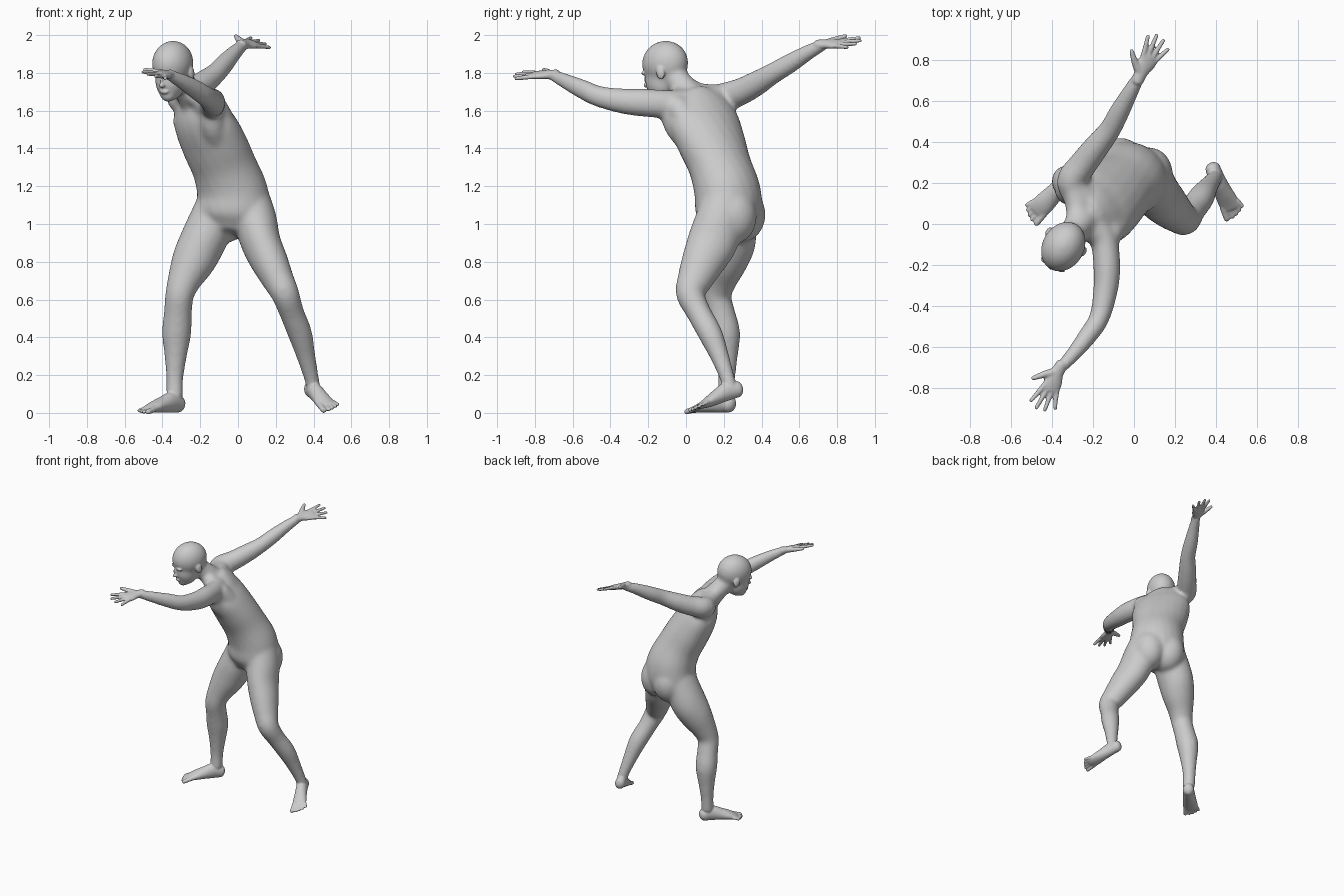
import bpy, bmesh, math
from mathutils import Vector, Matrix

bm = bmesh.new()
SEG = 20


def spline(p, sub=4):
    """Catmull-Rom interpolation through station tuples."""
    q = [p[0]] + list(p) + [p[-1]]
    out = []
    for i in range(1, len(q) - 2):
        for k in range(sub):
            t = k / sub
            out.append([0.5 * (2 * b + (c - a) * t + (2 * a - 5 * b + 4 * c - d) * t * t
                               + (3 * b - a - 3 * c + d) * t ** 3)
                        for a, b, c, d in zip(q[i - 1], q[i], q[i + 1], q[i + 2])])
    return out + [list(p[-1])]


def tube(stations, side=(1, 0, 0), cap=0.8, grow=0.0, flat=1.0):
    """Loft of elliptical rings: (x, y, z, half width[, half depth[, yaw]])."""
    pts = spline([s if len(s) > 4 else (*s, s[3] * flat) for s in stations])
    rings = []
    for i, p in enumerate(pts):
        c = Vector(p[:3])
        t = (Vector(pts[min(i + 1, len(pts) - 1)][:3]) - Vector(pts[max(i - 1, 0)][:3])).normalized()
        s = Vector(side)
        if len(p) > 5:
            a = math.radians(p[5])
            s = Vector((math.cos(a), -math.sin(a), 0))
        s = (s - t * s.dot(t)).normalized()
        n = t.cross(s)
        w, h = p[3] + grow, p[4] + grow
        steps = [(0, 1)]
        dome = [(math.sin(a), math.cos(a)) for a in (0.4, 0.8, 1.15, 1.4)]
        if i == 0:
            steps = [(-o, k) for o, k in reversed(dome)] + steps
        if i == len(pts) - 1:
            steps += dome
        for o, k in steps:
            cc = c + t * o * min(w, h) * cap
            rings.append([bm.verts.new(cc + s * w * k * math.cos(u) + n * h * k * math.sin(u))
                          for u in (2 * math.pi * j / SEG for j in range(SEG))])
    for r0, r1 in zip(rings, rings[1:]):
        for j in range(SEG):
            m = (j + 1) % SEG
            bm.faces.new((r0[j], r0[m], r1[m], r1[j]))
    bm.faces.new(rings[0][::-1])
    bm.faces.new(rings[-1])


def blob(center, radii, frame=Matrix.Identity(4)):
    """Ellipsoid placed in a local frame."""
    bmesh.ops.create_uvsphere(bm, u_segments=24, v_segments=16, radius=1,
                              matrix=frame @ Matrix.Translation(center) @ Matrix.Diagonal((*radii, 1)))


def blended(name, voxel, iterations):
    """Turn the collected parts into one remeshed, smoothed object."""
    bmesh.ops.recalc_face_normals(bm, faces=bm.faces)
    mesh = bpy.data.meshes.new(name)
    bm.to_mesh(mesh)
    bm.clear()
    ob = bpy.data.objects.new(name, mesh)
    bpy.context.collection.objects.link(ob)
    remesh = ob.modifiers.new("blend", 'REMESH')
    remesh.mode = 'VOXEL'
    remesh.voxel_size = voxel
    remesh.use_smooth_shade = True
    smooth = ob.modifiers.new("soften", 'SMOOTH')
    smooth.factor = 0.5
    smooth.iterations = iterations
    return ob


# torso, twisting from the pelvis up to the shoulders
tube([(-.03, .225, .99, .165, .13, 15), (-.025, .225, 1.06, .198, .168, 18), (-.03, .22, 1.17, .19, .168, 27),
      (-.072, .182, 1.3, .18, .152, 38), (-.125, .138, 1.42, .197, .147, 48), (-.178, .093, 1.54, .205, .132, 56),
      (-.205, .07, 1.63, .165, .10, 60), (-.225, .05, 1.69, .09, .07, 60)], cap=0.35, grow=.004)

# buttocks, chest and back muscles
blob((.075, .245, 1.04), (.115, .13, .15))
blob((-.065, .29, 1.05), (.12, .132, .15))
chest = Matrix.Translation((-.175, .10, 1.55)) @ Matrix.Rotation(math.radians(-56), 4, 'Z') @ Matrix.Rotation(math.radians(25), 4, 'X')
for sx in (-1, 1):
    blob((sx * .085, -.068, .01), (.09, .05, .075), chest)
tube([(-.14, -.08, 1.60, .062), (-.13, -.04, 1.5, .065), (-.07, .08, 1.35, .05)])
tube([(-.12, -.045, 1.62, .065), (-.075, .02, 1.52, .068), (-.04, .10, 1.38, .06)])
tube([(-.28, .19, 1.60, .06), (-.205, .235, 1.48, .055), (-.13, .25, 1.35, .05)])

# neck and trapezius
tube([(-.225, .055, 1.64, .08), (-.275, -.01, 1.72, .07), (-.325, -.075, 1.79, .067)])
tube([(-.285, -.02, 1.74, .05), (-.22, -.03, 1.675, .058), (-.15, -.07, 1.65, .058)])
tube([(-.285, -.01, 1.74, .05), (-.275, .07, 1.69, .058), (-.295, .17, 1.68, .06)])

# skull and jaw: local x = its left, -y = its front
head = Matrix.Translation((-.347, -.113, 1.85)) @ Matrix.Rotation(math.radians(-30), 4, 'Z') @ Matrix.Rotation(math.radians(12), 4, 'X')
blob((0, .003, 0), (.104, .13, .12), head)
blob((0, -.042, -.088), (.08, .086, .102), head)
blob((0, -.08, -.155), (.045, .042, .038), head)

# arms
tube([(-.19, .02, 1.63, .08), (-.145, -.09, 1.633, .074), (-.132, -.22, 1.642, .072), (-.14, -.33, 1.65, .065),
      (-.17, -.46, 1.675, .054), (-.225, -.545, 1.712, .05), (-.3, -.64, 1.757, .039), (-.365, -.71, 1.79, .029)],
     side=(0, 0, 1), grow=.003, flat=.88)
tube([(-.245, .12, 1.645, .08), (-.305, .205, 1.67, .076), (-.25, .29, 1.70, .07), (-.185, .375, 1.745, .064),
      (-.118, .46, 1.797, .054), (-.07, .55, 1.85, .05), (-.015, .65, 1.91, .039), (.03, .73, 1.95, .029)],
     side=(0, 0, 1), grow=.003, flat=.95)

# legs
tube([(.06, .205, 1.12, .11, .12), (.09, .18, 1.02, .112, .128), (.122, .138, .9, .102, .13), (.167, .09, .8, .095, .112),
      (.215, .045, .7, .08, .09), (.25, .022, .63, .071, .073), (.285, .068, .53, .062), (.328, .128, .42, .061),
      (.36, .178, .3, .047), (.39, .22, .18, .036), (.40, .235, .12, .036)], grow=.004)
tube([(-.10, .245, 1.12, .11, .12), (-.135, .245, 1.02, .12, .125), (-.19, .235, .9, .12, .13), (-.238, .21, .8, .112, .112),
      (-.285, .18, .7, .086), (-.31, .165, .62, .072), (-.318, .185, .53, .071), (-.325, .21, .42, .074),
      (-.33, .215, .3, .056), (-.335, .215, .18, .042), (-.335, .21, .09, .042)], grow=.004)

# soften the large forms first, then reuse them as the base for the details
core = blended("core", .011, 17)
base = bpy.data.meshes.new_from_object(core.evaluated_get(bpy.context.evaluated_depsgraph_get()))
bpy.data.objects.remove(core)
bm.from_mesh(base)
bpy.data.meshes.remove(base)

# facial features and ears
blob((0, -.12, -.128), (.026, .012, .012), head)        # mouth
blob((0, -.13, -.09), (.016, .02, .014), head)          # nose tip
blob((0, -.122, -.065), (.010, .018, .034), head)       # nose bridge
for sx in (-1, 1):
    blob((sx * .035, -.107, -.03), (.034, .017, .012), head)    # brow
    blob((sx * .1, .012, -.055), (.013, .024, .036), head @ Matrix.Rotation(sx * .08, 4, 'Z'))  # ear


# hands: palm, four spread fingers and a thumb
def hand(wrist, along, thumb):
    w, d = Vector(wrist), Vector(along).normalized()
    s = Vector(thumb)
    s = (s - d * s.dot(d)).normalized()

    def at(a, b, *r):
        return (*(w + d * a + s * b), *r)
    tube([at(-.03, 0, .030, .028), at(.02, .003, .035, .023), at(.07, 0, .047, .02), at(.105, 0, .044, .016)], side=s)
    for b, tip, length in ((.034, .062, .20), (.012, .022, .222), (-.011, -.022, .214), (-.033, -.066, .185)):
        tube([at(.09, b, .0135), at((.09 + length) / 2, (b + tip) / 2, .012), at(length - .008, tip, .0095)], side=s)
    tube([at(.02, .02, .022), at(.05, .06, .017), at(.09, .102, .011)], side=s)


hand((-.367, -.715, 1.79), (-.095, -.2, -.002), (-.9, .43, .28))
hand((.03, .725, 1.95), (.095, .18, .012), (-.85, .4, .4))


# feet: lofted sole with five toes, big toe on the inner side
def foot(path, side, inner):
    tube(path, side=side)
    end, prev = Vector(path[-1][:3]), Vector(path[-2][:3])
    d = (end - prev).normalized()
    s = Vector(side).normalized() * inner
    for b, length, r in ((.036, .062, .0165), (.011, .062, .0115), (-.009, .055, .011), (-.028, .044, .0105), (-.046, .03, .0105)):
        tube([(*(end + s * b - d * .02), r), (*(end + s * b * 1.2 + d * (length - r)), r * .9)], side=side)


foot([(-.315, .23, .045, .04, .045), (-.35, .19, .056, .042, .056), (-.4, .14, .043, .047, .043),
      (-.445, .095, .03, .053, .03), (-.475, .065, .018, .05, .018)], (.68, -.73, 0), 1)
foot([(.385, .272, .125, .037, .044), (.405, .22, .115, .04, .05), (.432, .165, .085, .044, .04),
      (.457, .115, .056, .05, .028), (.474, .08, .04, .048, .017)], (.9, .43, .22), -1)

# one continuous body surface
blended("human_body", .0058, 5)
bm.free()
